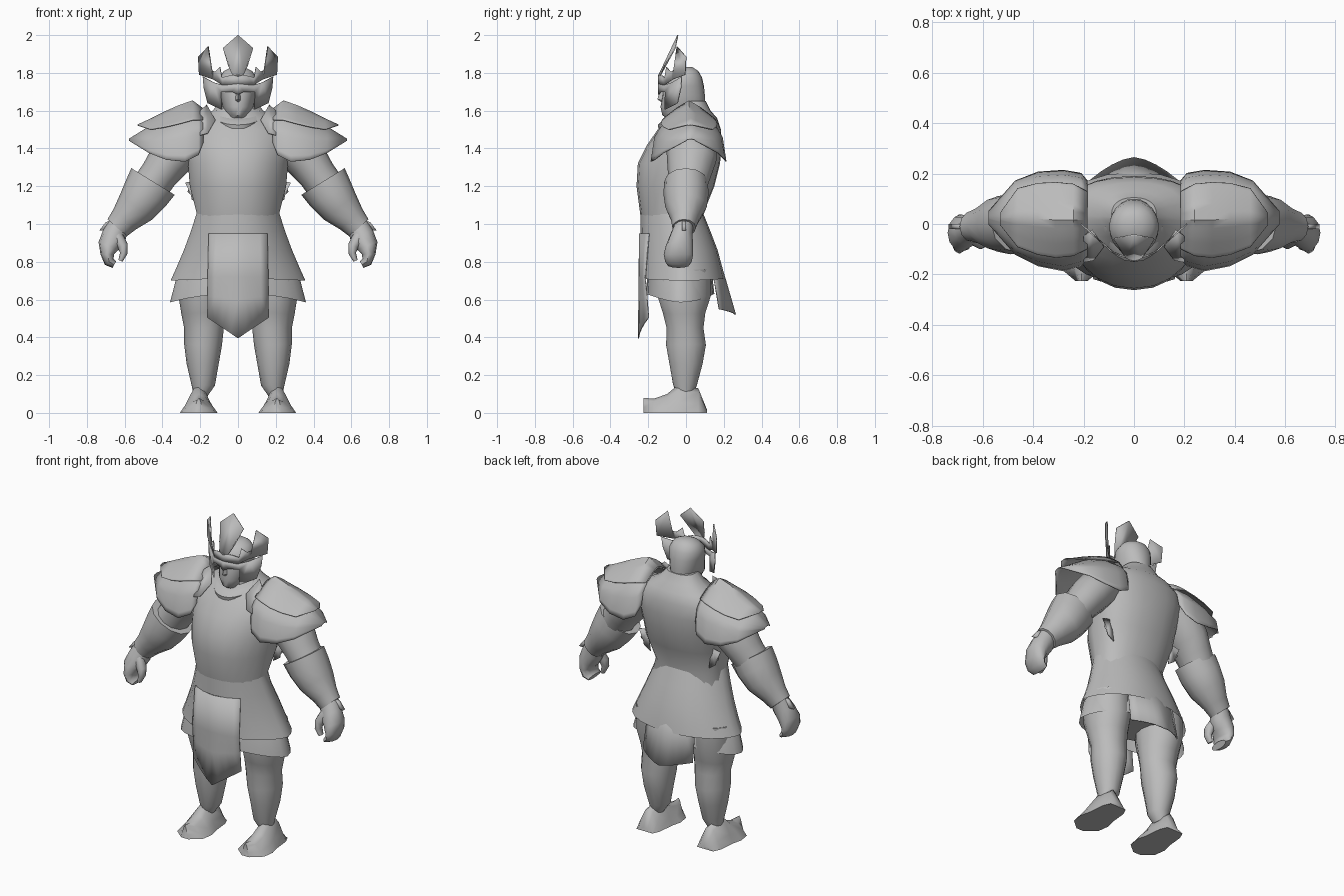
import bpy, bmesh, math
from mathutils import Vector

mat = bpy.data.materials.new("plain grey")
mat.diffuse_color = (0.5, 0.5, 0.5, 1)


def finish(name, bm, mirror=False, thick=0, angle=45):
    bmesh.ops.remove_doubles(bm, verts=bm.verts, dist=0.0005)
    bmesh.ops.recalc_face_normals(bm, faces=bm.faces)
    me = bpy.data.meshes.new(name)
    bm.to_mesh(me)
    bm.free()
    me.materials.append(mat)
    ob = bpy.data.objects.new(name, me)
    bpy.context.collection.objects.link(ob)
    bpy.ops.object.select_all(action='DESELECT')
    ob.select_set(True)
    bpy.context.view_layer.objects.active = ob
    bpy.ops.object.shade_smooth_by_angle(angle=math.radians(angle))
    if mirror:
        m = ob.modifiers.new("mirror", 'MIRROR')
        m.use_clip = True
    if thick:
        s = ob.modifiers.new("thickness", 'SOLIDIFY')
        s.thickness, s.offset = thick, 0
    return ob


def lerp(v, table):
    for (a, p), (b, q) in zip(table, table[1:]):
        if v <= b:
            return p + (q - p) * max(0, (v - a) / (b - a))
    return table[-1][1]


def loft(name, rings, closed=True, caps=True, **kw):
    """Skin a list of point rings."""
    bm = bmesh.new()
    vs = [[bm.verts.new(p) for p in r] for r in rings]
    n = len(vs[0])
    for a, b in zip(vs, vs[1:]):
        for i in range(n if closed else n - 1):
            j = (i + 1) % n
            bm.faces.new((a[i], a[j], b[j], b[i]))
    if caps:
        bm.faces.new(vs[0])
        bm.faces.new(vs[-1])
    return finish(name, bm, **kw)


def body(name, sections, dip=0, tilt=0, front=1.0, back=1.0, n=24, **kw):
    """Stacked ovals: z, half width, front y, back y.
    front/back shape the curve, dip lowers the last ring's sides, tilt lowers the front."""
    rings = []
    for k, (z, w, yf, yb) in enumerate(sections):
        mid, ring = (yf + yb) / 2, []
        for i in range(n):
            t = 2 * math.pi * i / n
            s, c = math.sin(t), math.cos(t)
            c2 = math.copysign(abs(c) ** (front if c > 0 else back), c)
            d = dip * s * s if k == len(sections) - 1 else 0
            ring.append((w * math.copysign(abs(s) ** 0.9, s), mid - (mid - yf) * c2, z - d - tilt * c))
        rings.append(ring)
    return loft(name, rings, **kw)


def tube(name, path, n=12, **kw):
    """Limb: x, y, z, radius in the x-z plane, radius along y."""
    pts = [Vector(p[:3]) for p in path]
    rings = []
    for i, p in enumerate(path):
        d = pts[min(i + 1, len(pts) - 1)] - pts[max(i - 1, 0)]
        v = Vector((-d.z, 0, d.x)).normalized()
        rings.append([pts[i] + v * p[3] * math.cos(2 * math.pi * k / n)
                      + Vector((0, p[4] * math.sin(2 * math.pi * k / n), 0)) for k in range(n)])
    return loft(name, rings, mirror=True, **kw)


def plate(name, outline, depth, thick=0.006):
    """Half outline in x-z, bent by depth(x, z), then mirrored."""
    bm = bmesh.new()
    f = bm.faces.new([bm.verts.new((x, 0, z)) for x, z in outline])
    bmesh.ops.triangulate(bm, faces=[f])
    for v in bm.verts:
        v.co.y = depth(v.co.x, v.co.z)
    return finish(name, bm, mirror=True, thick=thick, angle=30)


def cloth(name, rows):
    """Hanging cloth: edge x, centre z, edge z, centre y, edge y for each row."""
    return loft(name, [[(x * u, yc + (ye - yc) * u ** 1.6, zc + (ze - zc) * u)
                        for u in (0, .25, .5, .75, 1)] for x, zc, ze, yc, ye in rows],
                closed=False, caps=False, mirror=True, thick=.006)


# torso and layered skirt
body("torso", [(0.66, .26, -.16, .12), (.86, .25, -.2, .12), (1.05, .217, -.242, .09),
               (1.2, .255, -.262, .15), (1.32, .265, -.255, .18), (1.42, .285, -.205, .19),
               (1.5, .28, -.15, .185), (1.56, .20, -.10, .165), (1.60, .135, -.07, .13),
               (1.65, .09, -.05, .105)], front=1.4, back=.75)
body("upper_skirt", [(1.06, .218, -.242, .09), (.96, .25, -.242, .13), (.86, .287, -.242, .168),
                     (.76, .33, -.242, .195), (.71, .357, -.242, .205)],
     caps=False, dip=.01, front=1.5, back=1.2)
body("lower_skirt", [(.76, .30, -.20, .13), (.72, .325, -.205, .14), (.63, .36, -.21, .15)],
     caps=False, dip=.045, front=1.3)

# front and back hanging cloths
cloth("front_cloth", [(.155, .95, .95, -.246, -.196), (.16, .72, .72, -.248, -.216),
                      (.161, .6, .62, -.249, -.207), (.162, .395, .505, -.252, -.198)])
cloth("back_cloth", [(.15, .86, .86, .16, .11), (.165, .70, .70, .21, .15),
                     (.17, .52, .55, .262, .175)])

# pointed collar and shoulder straps
body("collar", [(1.55, .115, -.145, .07), (1.575, .125, -.15, .08), (1.60, .115, -.125, .08),
                (1.61, .085, -.09, .07)], caps=False, tilt=.05, front=1.4)
plate("shoulder_strap", [(.12, 1.55), (.165, 1.63), (.20, 1.60), (.20, 1.47), (.16, 1.48)],
      lambda x, z: lerp(z, [(1.45, -.165), (1.55, -.09), (1.635, -.02)]))

# small waist spikes at the sides
plate("waist_spike", [(.20, 1.10), (.245, 1.13), (.25, 1.155), (.268, 1.17), (.26, 1.19),
                      (.28, 1.22), (.22, 1.23)], lambda x, z: .06)

# shoulder armour: x, front y, back y, rim z, ridge z
PITCH = [(0, 1), (.35, .86), (.7, .67), (.9, .44), (1, 0)]


def arch(name, sections, span=1.0, n=15):
    rings = []
    for x, yf, yb, zb, zt in sections:
        mid, r = (yf + yb) / 2, (yb - yf) / 2
        ring = []
        for i in range(n):
            c = span * math.cos(math.pi * i / (n - 1))
            ring.append((x, mid - r * c, zb + (zt - zb) * lerp(abs(c), PITCH)))
        rings.append(ring)
    return loft(name, rings, closed=False, caps=False, mirror=True, thick=.005)


arch("shoulder_guard", [(.185, -.14, .17, 1.43, 1.60), (.21, -.165, .2, 1.365, 1.62),
                        (.28, -.185, .212, 1.33, 1.622), (.38, -.165, .205, 1.34, 1.575),
                        (.47, -.12, .17, 1.375, 1.515), (.575, 0, .05, 1.44, 1.45)])
arch("shoulder_crest", [(.185, -.14, .17, 1.44, 1.61), (.24, -.18, .212, 1.36, 1.652),
                        (.31, -.19, .222, 1.35, 1.628), (.38, -.175, .215, 1.36, 1.597),
                        (.46, -.135, .185, 1.39, 1.557), (.53, -.01, .05, 1.515, 1.525)], span=.72)

# arms, bracers, hands
tube("upper_arm", [(.2, .02, 1.47, .09, .12), (.29, .03, 1.42, .12, .135), (.37, .03, 1.33, .112, .13),
                   (.42, .02, 1.26, .10, .115), (.47, .01, 1.19, .10, .10)])
tube("bracer", [(.45, 0, 1.225, .135, .115), (.49, 0, 1.16, .125, .12), (.54, 0, 1.09, .108, .11),
                (.60, -.005, 1.025, .08, .075), (.64, -.01, .98, .068, .062)])
plate("bracer_spike", [(.67, 1.02), (.70, 1.01), (.735, .965), (.66, .965)], lambda x, z: -.01, .02)
tube("hand", [(.63, -.01, 1.0, .055, .05), (.655, -.025, .94, .065, .06), (.684, -.035, .885, .058, .072),
              (.692, -.04, .84, .036, .078), (.682, -.04, .80, .028, .07), (.655, -.04, .785, .02, .06)],
     angle=60)
tube("thumb", [(.645, -.05, .94, .035, .03), (.61, -.07, .885, .028, .03),
               (.605, -.075, .845, .02, .025), (.622, -.075, .805, .012, .018)], n=8, angle=60)

# legs
tube("leg", [(.19, -.01, .76, .13, .14), (.19, -.01, .62, .125, .145), (.185, -.01, .53, .115, .115),
             (.18, -.005, .45, .105, .10), (.185, 0, .36, .10, .108), (.187, 0, .26, .085, .09),
             (.185, -.005, .15, .063, .065), (.2, -.005, .10, .04, .045)], n=14)

# pointed shoes: y, half width, height
loft("shoe", [[(.208 + u * w, y, v * h) for u, v in
               ((-1, 0), (-.75, .35), (-.35, .82), (0, 1), (.35, .82), (.75, .35), (1, 0))]
              for y, w, h in ((.11, .055, .02), (.065, .075, .13), (-.04, .085, .15), (-.1, .1, .10),
                              (-.17, .09, .075), (-.225, .025, .08))], mirror=True, angle=60)

# head with nose
body("head", [(1.5, .09, -.06, .11), (1.56, .06, -.10, .105), (1.575, .055, -.125, .10),
              (1.62, .082, -.135, .10), (1.68, .09, -.125, .10), (1.73, .098, -.12, .095),
              (1.775, .098, -.105, .085), (1.81, .075, -.07, .065), (1.83, .035, -.03, .035)])
loft("nose", [[(-.008, -.12, 1.71), (0, -.137, 1.71), (.008, -.12, 1.71)],
              [(-.018, -.12, 1.655), (0, -.152, 1.66), (.018, -.12, 1.655)],
              [(-.012, -.12, 1.645), (0, -.13, 1.645), (.012, -.12, 1.645)]])


# horned crown mask
def wrap(x, z):
    return lerp(x, [(0, -.145), (.085, -.112), (.21, -.0)])


plate("cheek_guard", [(0, 1.745), (.08, 1.735), (.13, 1.75), (.185, 1.78), (.18, 1.72), (.16, 1.64),
                      (.085, 1.605), (.10, 1.66), (.088, 1.70), (.03, 1.70), (0, 1.685)], wrap)
plate("crown_horn", [(0, 1.74), (0, 1.79), (.05, 1.785), (.085, 1.775), (.095, 1.83), (.12, 1.805),
                     (.148, 1.82), (.163, 1.87), (.157, 1.94), (.21, 1.885), (.205, 1.79),
                     (.13, 1.765), (.08, 1.735)], wrap)
plate("crown_crest", [(0, 1.78), (.03, 1.79), (.05, 1.84), (.08, 1.93), (0, 2.0)],
      lambda x, z: lerp(z, [(1.78, -.147), (1.87, -.115), (2.0, -.043)]) + x * .3)
